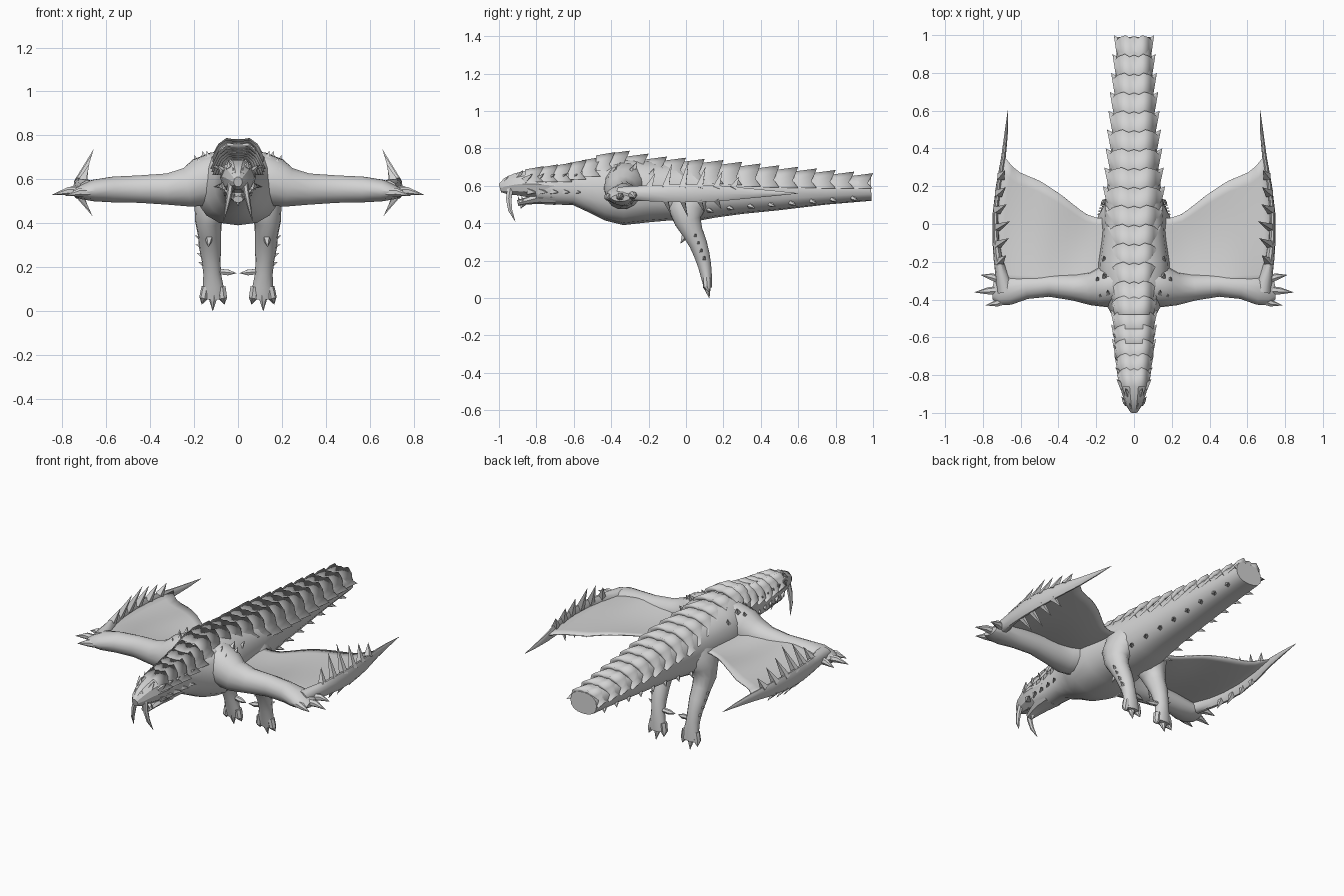
import bpy, bmesh, math
from mathutils import Vector as V

hide = bpy.data.materials.new("grey_hide")
hide.diffuse_color = (0.65, 0.65, 0.65, 1)


def finish(name, bm, mirror=False, smooth=35, recalc=True):
    if recalc:
        bmesh.ops.recalc_face_normals(bm, faces=bm.faces[:])
    me = bpy.data.meshes.new(name)
    bm.to_mesh(me)
    bm.free()
    me.materials.append(hide)
    ob = bpy.data.objects.new(name, me)
    bpy.context.collection.objects.link(ob)
    if mirror:
        ob.modifiers.new("mirror", 'MIRROR')
    if smooth:
        bpy.context.view_layer.objects.active = ob
        ob.select_set(True)
        bpy.ops.object.shade_smooth_by_angle(angle=math.radians(smooth))
        ob.select_set(False)
    return ob


def bridge(bm, rings, closed=True):
    for a, b in zip(rings, rings[1:]):
        n = len(a)
        for i in range(n if closed else n - 1):
            j = (i + 1) % n
            bm.faces.new((a[i], a[j], b[j], b[i]))


def tube(bm, stations, up=(0, 0, 1), n=12, power=1.0):
    """stations: (x, y, z, side radius, up radius); power below 1 squares the section"""
    pts = [V(s[:3]) for s in stations]
    rings = []
    for k, s in enumerate(stations):
        t = (pts[min(k + 1, len(pts) - 1)] - pts[max(k - 1, 0)]).normalized()
        u = V(up).cross(t).normalized()
        w = t.cross(u)
        ring = []
        for i in range(n):
            c, d = math.cos(2 * math.pi * i / n), math.sin(2 * math.pi * i / n)
            c, d = (math.copysign(abs(q) ** power, q) for q in (c, d))
            ring.append(bm.verts.new(pts[k] + u * s[3] * c + w * s[4] * d))
        rings.append(ring)
    bridge(bm, rings)
    bm.faces.new(rings[0])
    bm.faces.new(rings[-1])


def spike(bm, base, tip, r, n=5):
    base, tip = V(base), V(tip)
    d = (tip - base).normalized()
    u = d.orthogonal().normalized()
    w = d.cross(u)
    ring = [bm.verts.new(base + r * (u * math.cos(2 * math.pi * i / n) + w * math.sin(2 * math.pi * i / n)))
            for i in range(n)]
    top = bm.verts.new(tip)
    for i in range(n):
        bm.faces.new((ring[i], ring[(i + 1) % n], top))
    bm.faces.new(ring)


def lerp_table(table, t):
    for a, b in zip(table, table[1:]):
        if t <= b[0]:
            f = max(0, (t - a[0]) / (b[0] - a[0]))
            return [p + (q - p) * f for p, q in zip(a, b)]
    return table[-1]


# Torso, neck and tail: y, bottom, top, half width
BODY = [(-0.80, 0.515, 0.68, 0.072), (-0.70, 0.50, 0.69, 0.08), (-0.60, 0.497, 0.70, 0.088),
        (-0.50, 0.455, 0.72, 0.108), (-0.42, 0.415, 0.74, 0.15), (-0.33, 0.39, 0.75, 0.195),
        (-0.20, 0.405, 0.74, 0.188), (-0.08, 0.415, 0.72, 0.17), (0.05, 0.41, 0.715, 0.16),
        (0.15, 0.43, 0.71, 0.148), (0.30, 0.45, 0.695, 0.128), (0.50, 0.47, 0.68, 0.113),
        (0.75, 0.50, 0.66, 0.1), (0.99, 0.52, 0.65, 0.088)]
bm = bmesh.new()
tube(bm, [(0, y, (b + t) / 2, w, (t - b) / 2) for y, b, t, w in BODY], n=16, power=0.85)
finish("body_and_tail", bm)

# Overlapping back plates: y, half width, edge height, ridge height
PLATE = [(-0.80, 0.088, 0.62, 0.70), (-0.60, 0.118, 0.62, 0.725), (-0.45, 0.125, 0.65, 0.755),
         (-0.38, 0.125, 0.68, 0.78), (-0.30, 0.125, 0.69, 0.788), (-0.10, 0.135, 0.67, 0.757),
         (0.20, 0.165, 0.61, 0.738), (0.50, 0.143, 0.59, 0.71), (1.0, 0.107, 0.585, 0.668)]
SECTION = [(1, 0, 0), (0.88, 0.35, -0.03), (0.72, 0.72, -0.012), (0.42, 1, 0), (0.2, 0.95, -0.015), (0, 0.95, -0.005)]
SECTION += [(-f, g, o) for f, g, o in SECTION[-2::-1]]
bm = bmesh.new()
rears = [(-0.76 + 0.076 * i, 0.10) for i in range(6)] + [(-0.3 + 0.1 * i, 0.125) for i in range(14)]
for y, length in rears:
    rings = []
    for dy, grow, drop, use in ((-length, 0.83, 0.017, 0), (0, 1, 0, 1), (-0.012, 0.82, 0.026, 1)):
        _, w, lo, hi = lerp_table(PLATE, y)
        rings.append([bm.verts.new((f * w * grow, y + dy + o * use, lo + (hi - lo) * g - drop * g))
                      for f, g, o in SECTION])
    bridge(bm, rings, closed=False)
bmesh.ops.reverse_faces(bm, faces=bm.faces[:])
finish("back_plates", bm, smooth=180, recalc=False)

# Studs along the lower sides of the tail
bm = bmesh.new()
for i in range(8):
    y = 0.12 + 0.11 * i
    _, b, t, w = lerp_table(BODY, y)
    z = b + 0.17 * (t - b)
    spike(bm, (w * 0.75, y, z), (w * 1.0, y + 0.03, z - 0.015), 0.016)
finish("tail_studs", bm, True, 0)

# Skull with blunt snout, and lower jaw
bm = bmesh.new()
tube(bm, [(0, -0.70, 0.60, 0.08, 0.088), (0, -0.80, 0.61, 0.082, 0.083), (0, -0.86, 0.611, 0.075, 0.073),
          (0, -0.91, 0.608, 0.06, 0.062), (0, -0.96, 0.598, 0.043, 0.048), (0, -0.995, 0.588, 0.02, 0.024)], n=10)
finish("skull", bm, smooth=25)
bm = bmesh.new()
tube(bm, [(0, -0.70, 0.54, 0.068, 0.042), (0, -0.79, 0.535, 0.056, 0.032),
          (0, -0.85, 0.52, 0.04, 0.02), (0, -0.9, 0.508, 0.024, 0.016)], n=8)
spike(bm, (0, -0.87, 0.505), (0, -0.885, 0.477), 0.016)
finish("lower_jaw", bm, smooth=25)

# Curved tusks and small teeth
bm = bmesh.new()
tube(bm, [(0.032, -0.94, 0.585, 0.014, 0.018), (0.04, -0.948, 0.53, 0.013, 0.017),
          (0.052, -0.94, 0.47, 0.009, 0.012), (0.066, -0.913, 0.41, 0.001, 0.001)], up=(0, -1, 0), n=6)
for y, x in ((-0.89, 0.018), (-0.87, 0.028)):
    spike(bm, (x, y, 0.515), (x, y - 0.01, 0.55), 0.007)
finish("tusks_and_teeth", bm, True)

# Brow, cheek and nose spikes
bm = bmesh.new()
for i in range(5):
    y = -0.86 + 0.06 * i
    spike(bm, (0.06, y, 0.63), (0.093 + 0.006 * i, y + 0.04, 0.665), 0.024, 4)
    spike(bm, (0.06, y + 0.02, 0.57), (0.09 + 0.006 * i, y + 0.06, 0.565), 0.022, 4)
spike(bm, (0.035, -0.90, 0.645), (0.045, -0.87, 0.685), 0.02)
spike(bm, (0.018, -0.965, 0.625), (0.024, -0.95, 0.655), 0.014)
finish("head_spikes", bm, True, 0)

# Arms with broad shoulders
bm = bmesh.new()
tube(bm, [(0.03, -0.31, 0.60, 0.11, 0.125), (0.11, -0.325, 0.603, 0.112, 0.122), (0.17, -0.335, 0.585, 0.105, 0.112),
          (0.23, -0.342, 0.563, 0.088, 0.092), (0.32, -0.335, 0.555, 0.07, 0.073), (0.45, -0.325, 0.555, 0.06, 0.064),
          (0.57, -0.335, 0.553, 0.062, 0.06), (0.66, -0.35, 0.548, 0.078, 0.05), (0.71, -0.352, 0.54, 0.076, 0.034),
          (0.745, -0.35, 0.535, 0.05, 0.018)], n=14)
finish("arms", bm, True, 45)

# Hand digits and claws
bm = bmesh.new()
for a, b, c in (((0.69, -0.30, 0.545), (0.755, -0.28, 0.55), (0.81, -0.27, 0.535)),
                ((0.70, -0.35, 0.54), (0.775, -0.355, 0.545), (0.845, -0.362, 0.53)),
                ((0.68, -0.40, 0.54), (0.725, -0.42, 0.54), (0.785, -0.43, 0.525))):
    tube(bm, [(*a, 0.026, 0.024), (*b, 0.019, 0.019), (*c, 0.001, 0.001)], n=7)
finish("hand_claws", bm, True, 30)

# Shoulder spikes
bm = bmesh.new()
for x, y, z in ((0.13, -0.38, 0.69), (0.17, -0.40, 0.66), (0.15, -0.29, 0.69), (0.185, -0.31, 0.67), (0.15, -0.2, 0.655)):
    spike(bm, (x, y, z - 0.02), (x + 0.012, y + 0.03, z + 0.04), 0.028, 4)
finish("shoulder_spikes", bm, True, 0)

# Wing membrane: sheet between arm, flank and outer finger
TRAIL = [(0, 0.10, 0.04), (0.15, 0.19, 0.03), (0.3, 0.26, 0.055), (0.5, 0.38, 0.15),
         (0.7, 0.49, 0.225), (0.85, 0.60, 0.27), (0.94, 0.65, 0.31), (1, 0.69, 0.36)]
bm = bmesh.new()
rows = []
for i in range(15):
    u = i / 14
    _, tx, ty = lerp_table(TRAIL, u)
    row = []
    for j in range(11):
        v = j / 10
        x = 0.1 + 0.6 * u + (tx - 0.1 - 0.6 * u) * v + 0.16 * u * u * v * (1 - v)
        z = 0.572 - 0.01 * math.sin(math.pi * u) * math.sin(math.pi * v) + 0.006 * math.sin(11 * u + 2 * v)
        z += 0.025 * (1 - v) ** 2 * math.sin(math.pi * u)
        row.append(bm.verts.new((x, -0.33 + (ty + 0.33) * v, z)))
    rows.append(row)
bridge(bm, rows, closed=False)
wing = finish("wing_membrane", bm, True)
shell = wing.modifiers.new("thickness", 'SOLIDIFY')
shell.thickness = 0.006
shell.offset = 0

# Outer wing finger ending in a long point
FINGER = [(-0.36, 0.68, 0.045, 0.035), (-0.27, 0.70, 0.034, 0.042), (-0.18, 0.72, 0.024, 0.045),
          (-0.08, 0.732, 0.018, 0.05), (0.05, 0.734, 0.015, 0.05), (0.2, 0.718, 0.013, 0.042),
          (0.36, 0.69, 0.012, 0.026), (0.48, 0.677, 0.009, 0.014), (0.6, 0.668, 0.001, 0.001)]
bm = bmesh.new()
tube(bm, [(x, y, 0.56, a, b) for y, x, a, b in FINGER], n=10)
finish("wing_fingers", bm, True, 40)

# Wing finger spikes, above and below
bm = bmesh.new()
for y, h in ((-0.2, 0.07), (-0.11, 0.12), (-0.02, 0.14), (0.07, 0.105), (0.16, 0.08), (0.25, 0.05)):
    x = lerp_table(FINGER, y)[1]
    spike(bm, (x - 0.004, y, 0.585), (x - 0.55 * h, y + 0.035, 0.60 + h), 0.026, 4)
    if -0.15 < y < 0.2:
        spike(bm, (x - 0.004, y, 0.53), (x - 0.5 * h, y + 0.03, 0.53 - 0.7 * h), 0.02, 4)
finish("wing_spikes", bm, True, 0)

# Hind legs with full haunches, calves and broad feet
bm = bmesh.new()
tube(bm, [(0.085, 0.04, 0.60, 0.06, 0.09), (0.10, 0.02, 0.54, 0.082, 0.11), (0.12, 0.0, 0.47, 0.08, 0.098),
          (0.135, 0.01, 0.41, 0.062, 0.072), (0.13, 0.036, 0.35, 0.053, 0.057), (0.127, 0.065, 0.29, 0.05, 0.049),
          (0.122, 0.085, 0.23, 0.043, 0.043), (0.118, 0.1, 0.17, 0.04, 0.036), (0.113, 0.11, 0.11, 0.047, 0.03),
          (0.111, 0.118, 0.055, 0.048, 0.022)], up=(0, -1, 0), n=14)
finish("hind_legs", bm, True, 45)

# Hanging toes, claws and inner dewclaw
bm = bmesh.new()
for x, tx, tz in ((0.075, 0.062, 0.03), (0.112, 0.115, 0.0), (0.146, 0.165, 0.03)):
    tube(bm, [(x, 0.11, 0.11, 0.02, 0.022), (x + (tx - x) * 0.5, 0.112, 0.06, 0.021, 0.021),
              (tx, 0.125, tz, 0.001, 0.001)], up=(0, -1, 0), n=7)
tube(bm, [(0.09, 0.10, 0.18, 0.014, 0.014), (0.045, 0.095, 0.175, 0.015, 0.015), (0.008, 0.09, 0.172, 0.001, 0.001)], n=6)
finish("foot_claws", bm, True, 30)

# Knee and shin spikes
bm = bmesh.new()
spike(bm, (0.13, 0.01, 0.36), (0.135, -0.03, 0.29), 0.035)
for z in (0.33, 0.29, 0.25, 0.21):
    x, y = 0.15 + 0.13 * (z - 0.19), 0.18 - 0.4 * z
    spike(bm, (x, y, z), (x + 0.03, y + 0.005, z + 0.014), 0.014, 4)
finish("leg_spikes", bm, True, 0)
